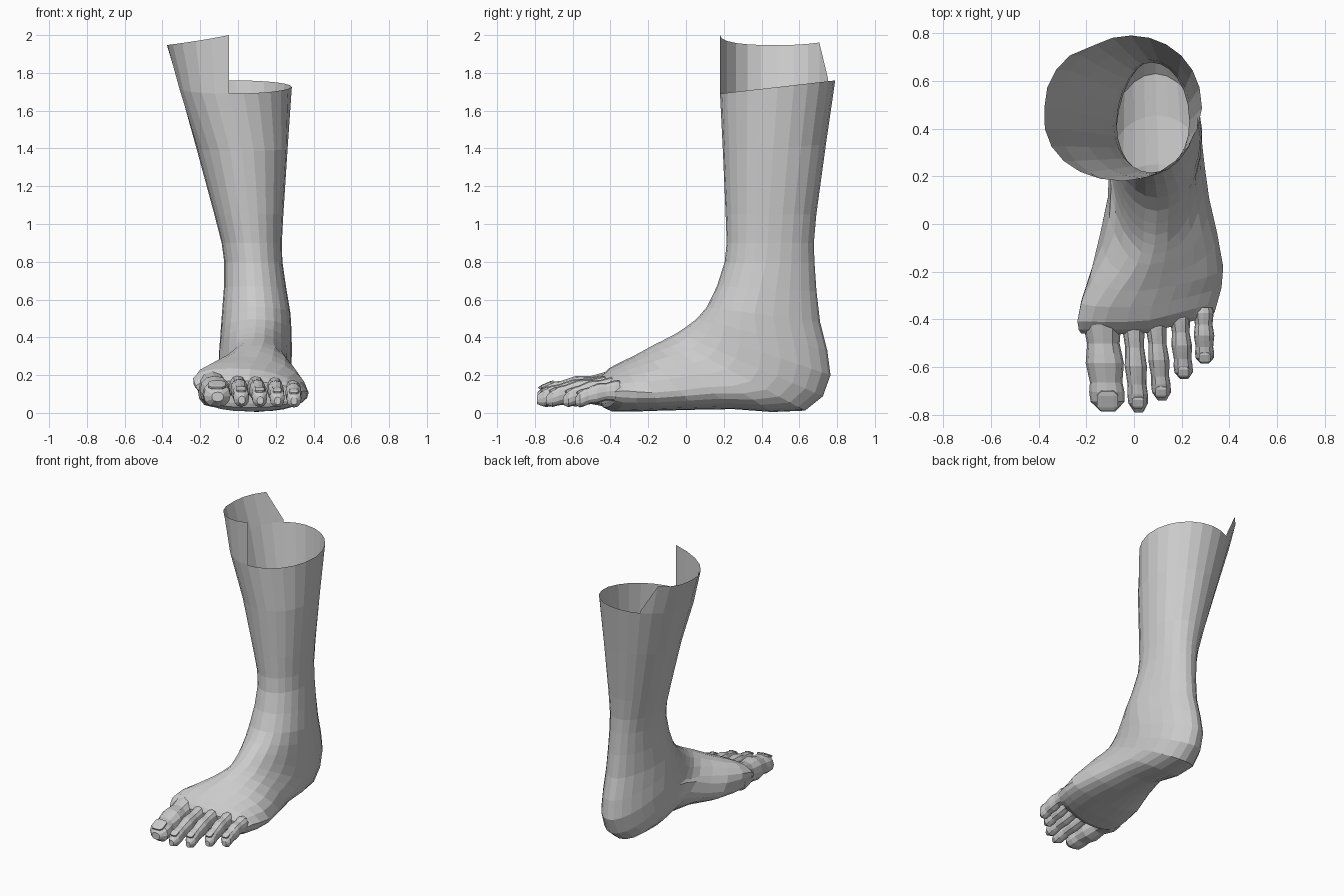
import bpy, bmesh
from math import sin, cos, pi, exp, sqrt, copysign
from mathutils import Vector, Matrix

if "Cube" in bpy.data.objects:
    bpy.data.objects.remove(bpy.data.objects["Cube"])

N = 24


def spow(v, e):
    return copysign(abs(v) ** e, v) if abs(v) > 1e-6 else 0.0


def clamp(v):
    return min(max(v, 0), 1)


def bridge(bm, a, b):
    n = len(a)
    for i in range(n):
        bm.faces.new((a[i], a[(i + 1) % n], b[(i + 1) % n], b[i]))


def finish(bm, name):
    bmesh.ops.recalc_face_normals(bm, faces=bm.faces[:])
    me = bpy.data.meshes.new(name)
    bm.to_mesh(me)
    bm.free()
    ob = bpy.data.objects.new(name, me)
    bpy.context.collection.objects.link(ob)


def with_midpoints(keys):
    """Insert a smoothly curved in-between row after every key row."""
    rows = []
    last = len(keys) - 1
    for i in range(last):
        p, a, b, q = keys[max(i - 1, 0)], keys[i], keys[i + 1], keys[min(i + 2, last)]
        rows.append(a)
        rows.append([(9 * (s + t) - r - w) / 16 for r, s, t, w in zip(p, a, b, q)])
    return rows + [keys[-1]]


# Leg and foot: rings that swing from level (leg) to upright (forefoot)
# front y, front z, back y, back z, left x, right x, widest place
KEYS = [
    (.18, 1.69, .79, 1.76, -.31, .285, .5),
    (.21, 1.05, .69, 1.05, -.125, .24, .52),
    (.205, .8, .68, .8, -.073, .235, .54),
    (.11, .56, .71, .48, -.085, .278, .58),
    (0, .455, .765, .2, -.1, .285, .48),
    (-.09, .4, .63, .012, -.105, .285, .4),
    (-.17, .36, .25, .02, -.11, .315, .34),
    (-.28, .3, -.13, .012, -.175, .374, .33),
    (-.41, .235, -.4, .008, -.212, .35, .48),
    (-.46, .17, -.45, .05, -.195, .33, .5),
]
bm = bmesh.new()
rings = []
for k, (ay, az, by, bz, xl, xr, m) in enumerate(with_midpoints(KEYS)):
    ring = []
    fore = clamp((.05 - by) / .4)          # 0 for leg and heel, 1 for forefoot
    pinch = .2 * exp(-((k - 7) / 3) ** 2)  # narrow tendon and heel
    for i in range(N):
        a = 2 * pi * i / N
        u, v = spow(cos(a), .93 - .1 * fore), spow(sin(a), 1 - .18 * fore)
        v *= 1 - pinch * max(-u, 0)
        s = m + (1 - m) * u if u > 0 else m * (1 + u)
        y = by + (ay - by) * s
        z = max(0, bz + (az - bz) * s)
        # instep ridge leans to the big toe side
        ridge = clamp((-.08 - y) / .25)
        x = (xl + xr) / 2 + (xr - xl) / 2 * v - .1 * ridge * max(u, 0)
        if k == 0:
            x -= .035 * max(u, 0)
        # toe line slants back on the outer side
        y += .25 * clamp((-.2 - y) / .2) * max(x - .04, 0)
        # raised inner arch
        if u < .3 and z < .3:
            z += .07 * exp(-((y - .15) / .2) ** 2) * max(0, -v)
        ring.append(bm.verts.new((x, y, z)))
    if rings:
        bridge(bm, rings[-1], ring)
    rings.append(ring)
bm.faces.new(rings[-1])

# Taller flap on the inner side of the open top
top = rings[0]
low = [top[i % N] for i in range(14, N + 1)]
flap = []
for j, vert in enumerate(low):
    t = j / (len(low) - 1)
    lean = max(0, -sin(2 * pi * (14 + j) / N))
    drop = .2 if j == 0 else 0             # slanted rear end of the flap
    flap.append(bm.verts.new((vert.co.x - .066 * lean * (j > 0), vert.co.y,
                              1.935 + .035 * (1 - t) ** 3 + .065 * t ** 3 - drop)))
for j in range(len(low) - 1):
    bm.faces.new((low[j], low[j + 1], flap[j + 1], flap[j]))
finish(bm, "leg_and_foot")


# Toes: swept rings with knuckle bumps, drooping to a rounded tip
def toe(name, base, tip, width, zc, droop, high, thin):
    b, e = Vector(base), Vector(tip)

    def section(t):
        end = sqrt(1 - (max(0, t - .8) / .22) ** 2)
        bump = 1 + .08 * cos(5 * pi * (t - .5))
        return (b.lerp(e, t), zc - droop * t * t, width * bump * end,
                (high - thin * t) * end * bump)

    bm = bmesh.new()
    prev = None
    for k in range(11):
        p, z, w, h = section(k / 10)
        ring = [bm.verts.new((p.x + w * spow(cos(2 * pi * i / 12), .85), p.y,
                              z + h * spow(sin(2 * pi * i / 12), .9))) for i in range(12)]
        if prev:
            bridge(bm, prev, ring)
        else:
            bm.faces.new(ring)
        prev = ring
    bm.faces.new(prev)
    finish(bm, name)

    # Nail: thin sloping plate set in the end of the toe
    p, z, w, h = section(.89)
    bm = bmesh.new()
    bmesh.ops.create_cube(bm, size=1)
    bmesh.ops.bevel(bm, geom=bm.edges[:], offset=.2, segments=1, affect='EDGES')
    mat = (Matrix.Translation((p.x, p.y, z + h - .007)) @ Matrix.Rotation(.42, 4, 'X')
           @ Matrix.Diagonal((1.2 * w, 1.2 * w, .018, 1)))
    bmesh.ops.transform(bm, matrix=mat, verts=bm.verts[:])
    finish(bm, name + "_nail")


toe("big_toe", (-.137, -.38, 0), (-.108, -.785, 0), .074, .125, .04, .09, .03)
toe("second_toe", (-.005, -.4, 0), (.02, -.79, 0), .043, .138, .07, .056, .006)
toe("third_toe", (.09, -.4, 0), (.118, -.74, 0), .041, .136, .07, .055, .006)
toe("fourth_toe", (.19, -.37, 0), (.21, -.65, 0), .04, .132, .068, .054, .006)
toe("little_toe", (.29, -.35, 0), (.297, -.585, 0), .04, .118, .055, .052, .006)
